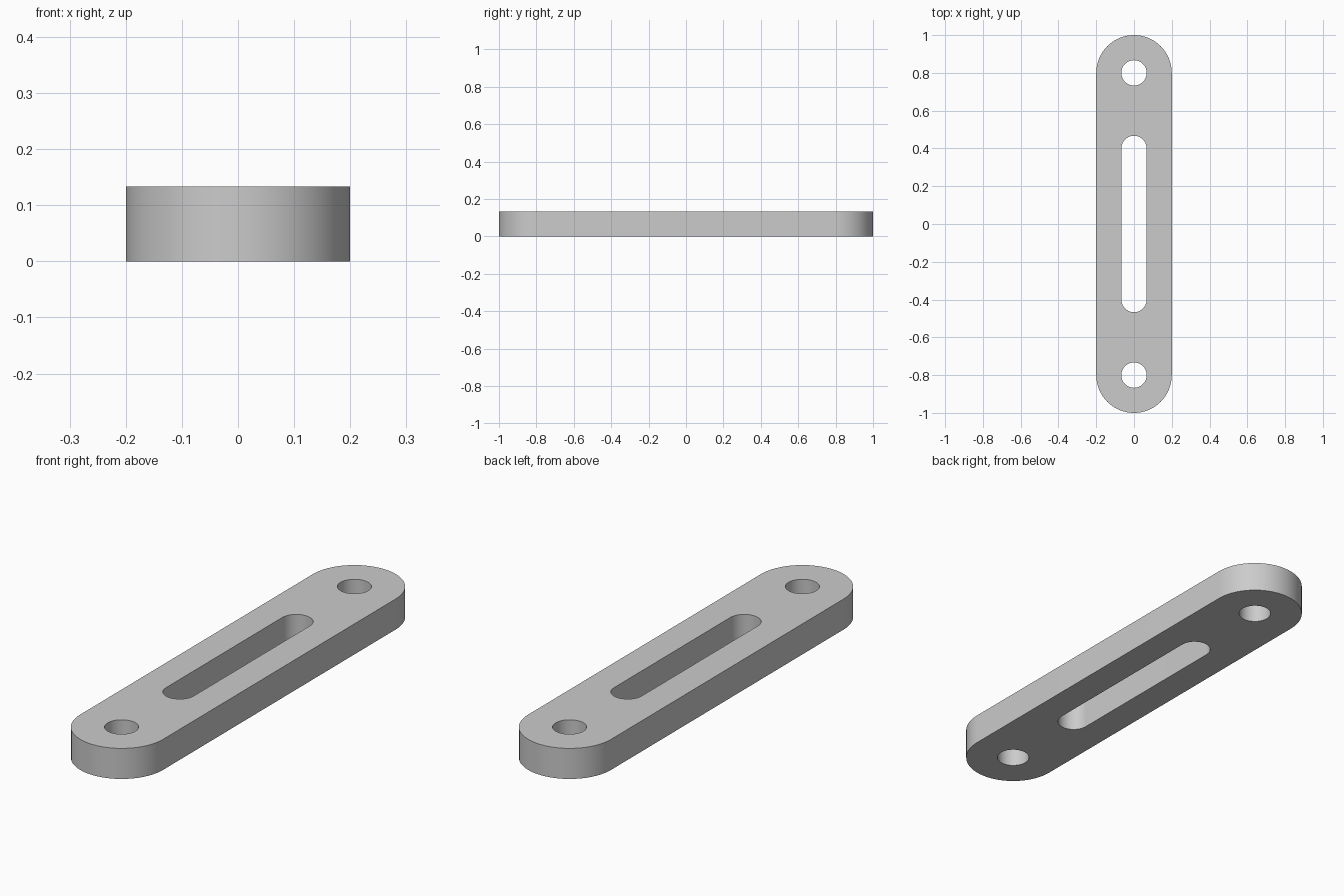
import bpy
import bmesh
import math
from mathutils import Vector

THICKNESS = 0.133
HOLE_R = 0.067
ARC_STEPS = 32

if "Cube" in bpy.data.objects:
    bpy.data.objects.remove(bpy.data.objects["Cube"], do_unlink=True)


def make_material(name, color):
    mat = bpy.data.materials.new(name)
    mat.use_nodes = True
    mat.diffuse_color = color
    mat.node_tree.nodes["Principled BSDF"].inputs["Base Color"].default_value = color
    return mat


def add_loop(bm, radius, center_y=0.0, half_straight=0.0):
    """Closed stadium outline along y; a circle when half_straight is zero."""
    verts = []
    for start, shift in ((0.0, half_straight), (math.pi, -half_straight)):
        # A circle shares the end point of each half, a stadium does not
        steps = ARC_STEPS + 1 if half_straight else ARC_STEPS
        for i in range(steps):
            a = start + math.pi * i / ARC_STEPS
            verts.append(bm.verts.new((radius * math.cos(a),
                                       center_y + shift + radius * math.sin(a), 0)))
    return [bm.edges.new((v, verts[(i + 1) % len(verts)])) for i, v in enumerate(verts)]


# Outline of the bar, the centre slot and the two end holes
bm = bmesh.new()
edges = add_loop(bm, 0.2, half_straight=0.8)
edges += add_loop(bm, HOLE_R, half_straight=0.4)
for side in (-1, 1):
    edges += add_loop(bm, HOLE_R, center_y=0.8 * side)

# Fill the flat profile and give it thickness
bmesh.ops.triangle_fill(bm, edges=edges, use_beauty=True, normal=Vector((0, 0, 1)))
top = bmesh.ops.extrude_face_region(bm, geom=bm.faces[:], use_keep_orig=True)
bmesh.ops.translate(bm, vec=(0, 0, THICKNESS),
                    verts=[g for g in top["geom"] if isinstance(g, bmesh.types.BMVert)])
bmesh.ops.recalc_face_normals(bm, faces=bm.faces[:])

mesh = bpy.data.meshes.new("slotted_link_bar")
bm.to_mesh(mesh)
bm.free()
bar = bpy.data.objects.new("slotted_link_bar", mesh)
bpy.context.collection.objects.link(bar)
mesh.materials.append(make_material("light grey", (0.6, 0.6, 0.6, 1)))

# Smooth round walls, sharp rims
bpy.ops.object.select_all(action="DESELECT")
bar.select_set(True)
bpy.context.view_layer.objects.active = bar
bpy.ops.object.shade_smooth_by_angle(angle=math.radians(30))
